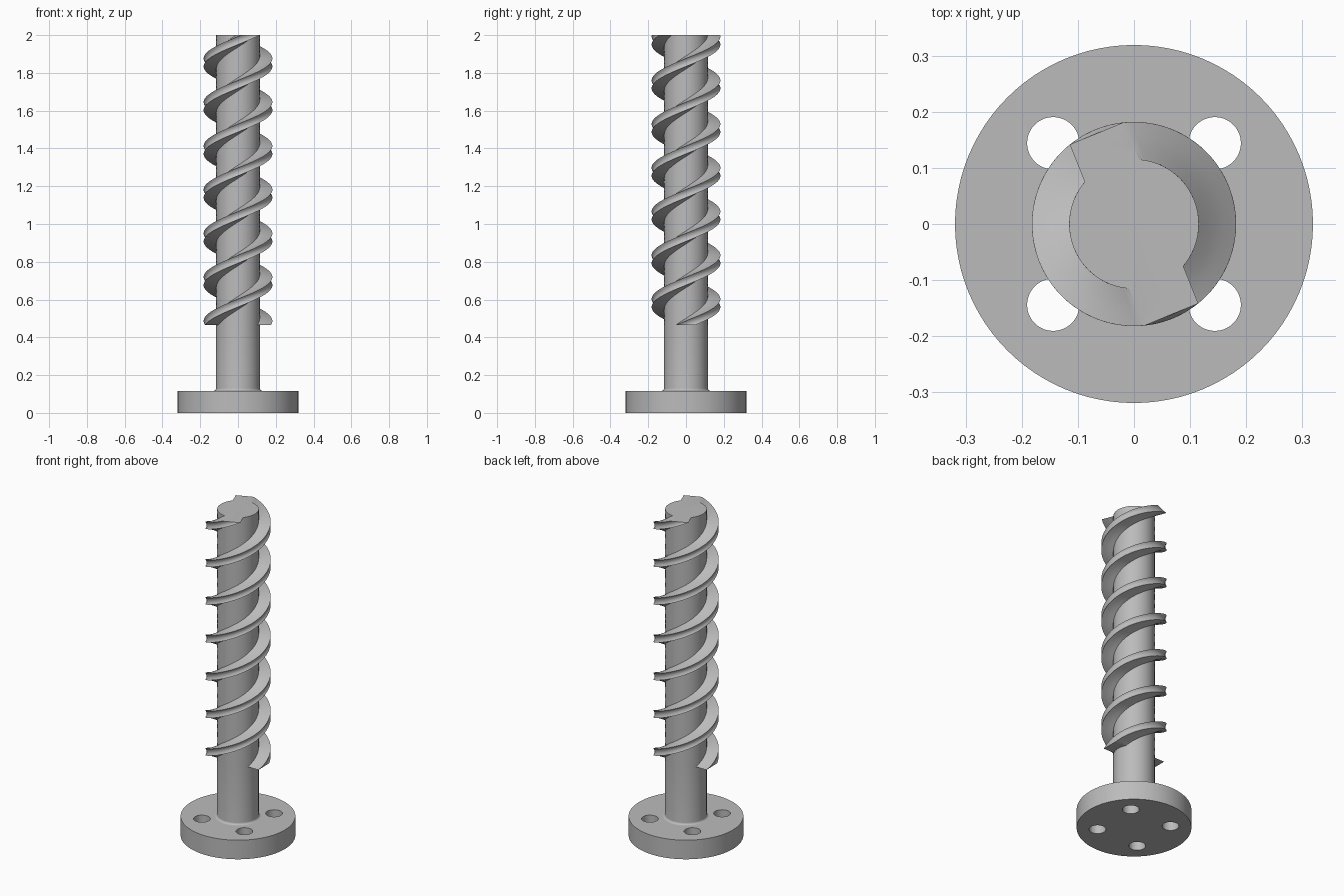
import bpy, bmesh, math
from math import radians, cos, sin

if "Cube" in bpy.data.objects:
    bpy.data.objects.remove(bpy.data.objects["Cube"], do_unlink=True)

FLANGE_R, FLANGE_H = 0.319, 0.117
HOLE_R, HOLE_XY = 0.0465, 0.144
CORE_R, CREST_R, FILLET = 0.1155, 0.182, 0.013
THREAD_Z, TOP_Z = 0.466, 2.0
TWIST, STEPS = radians(1192.5), 240

steel = bpy.data.materials.new("plain grey")
steel.use_nodes = True
grey = (0.5, 0.5, 0.5, 1)
steel.diffuse_color = grey
steel.node_tree.nodes["Principled BSDF"].inputs["Base Color"].default_value = grey


def select(obj):
    bpy.ops.object.select_all(action="DESELECT")
    obj.select_set(True)
    bpy.context.view_layer.objects.active = obj


def finish(obj):
    obj.data.materials.clear()
    obj.data.materials.append(steel)
    select(obj)
    bpy.ops.object.shade_smooth_by_angle(angle=radians(30))


def loft(name, rings, caps):
    """Skin closed rings of equal length, with optional end caps."""
    bm = bmesh.new()
    loops = [[bm.verts.new(p) for p in ring] for ring in rings]
    n = len(loops[0])
    for low, high in zip(loops, loops[1:]):
        for i in range(n):
            j = (i + 1) % n
            bm.faces.new((low[i], low[j], high[j], high[i]))
    if caps:
        bm.faces.new(loops[0][::-1])
        bm.faces.new(loops[-1])
    mesh = bpy.data.meshes.new(name)
    bm.to_mesh(mesh)
    bm.free()
    obj = bpy.data.objects.new(name, mesh)
    bpy.context.collection.objects.link(obj)
    finish(obj)
    return obj


def circle(radius, z, n=96):
    return [(radius * cos(math.tau * i / n), radius * sin(math.tau * i / n), z)
            for i in range(n)]


def polar(radius, degrees):
    return radius * cos(radians(degrees)), radius * sin(radians(degrees))


def line(a, b, n):
    """Points from a towards b, leaving out b."""
    return [(a[0] + (b[0] - a[0]) * i / n, a[1] + (b[1] - a[1]) * i / n)
            for i in range(n)]


# Flange disc with four bolt holes
flange = loft("base_flange", [circle(FLANGE_R, 0), circle(FLANGE_R, FLANGE_H)], True)
for sx in (-1, 1):
    for sy in (-1, 1):
        bpy.ops.mesh.primitive_cylinder_add(
            vertices=48, radius=HOLE_R, depth=1, location=(sx * HOLE_XY, sy * HOLE_XY, 0))
        cutter = bpy.context.object
        cutter.hide_render = True
        mod = flange.modifiers.new("bolt_hole", "BOOLEAN")
        mod.operation, mod.solver, mod.object = "DIFFERENCE", "EXACT", cutter
        select(flange)
        bpy.ops.object.modifier_apply(modifier=mod.name)
        bpy.data.objects.remove(cutter, do_unlink=True)
finish(flange)

# Plain shank with a small fillet where it meets the flange
shank = []
for i in range(7):
    a = radians(15 * i)
    shank.append(circle(CORE_R + FILLET * (1 - sin(a)), FLANGE_H + FILLET * (1 - cos(a))))
shank.append(circle(CORE_R, THREAD_Z))
loft("shank", shank, False)

# Cross-section: round core with two opposite lobes that have flat crests
FOOT, CREST = 27, 16.5
section = []
for turn in (0, 180):
    foot_a, foot_b = polar(CORE_R, turn - FOOT), polar(CORE_R, turn + FOOT)
    crest_a, crest_b = polar(CREST_R, turn - CREST), polar(CREST_R, turn + CREST)
    section += line(foot_a, crest_a, 3) + line(crest_a, crest_b, 6) + line(crest_b, foot_b, 3)
    section += [polar(CORE_R, turn + FOOT + (180 - 2 * FOOT) * i / 28) for i in range(28)]

# Double-start thread: the section twisted up the axis
rings = []
for k in range(STEPS + 1):
    t = k / STEPS
    c, s = cos(TWIST * t), sin(TWIST * t)
    z = THREAD_Z + (TOP_Z - THREAD_Z) * t
    rings.append([(x * c - y * s, x * s + y * c, z) for x, y in section])
loft("double_thread", rings, True)
